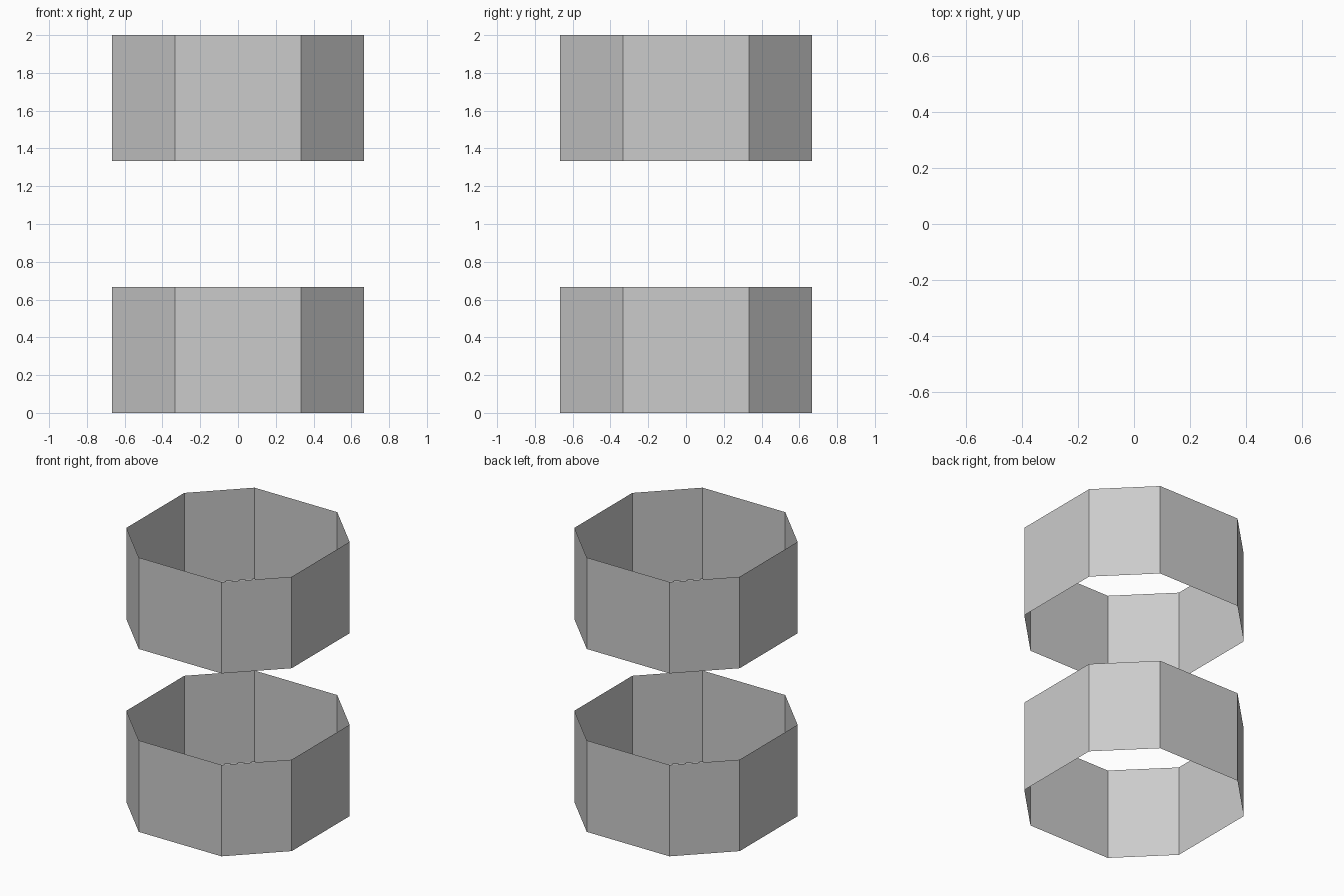
import bpy

if "Cube" in bpy.data.objects:
    bpy.data.objects.remove(bpy.data.objects["Cube"])

A, B = 2 / 3, 1 / 3   # outer reach and half-width of the straight sides
H = 2 / 3             # band height

# Octagonal outline, counter-clockwise
quarter = [(A, -B), (A, B)]
outline = []
for _ in range(4):
    outline += quarter
    quarter = [(-y, x) for x, y in quarter]


def band(name, z):
    """Open, thin-walled octagonal band with its lower rim at z."""
    n = len(outline)
    verts = [(x, y, h) for h in (z, z + H) for x, y in outline]
    faces = [(i, (i + 1) % n, (i + 1) % n + n, i + n) for i in range(n)]
    mesh = bpy.data.meshes.new(name)
    mesh.from_pydata(verts, [], faces)
    bpy.context.collection.objects.link(bpy.data.objects.new(name, mesh))


# Two identical bands separated by a gap of one band height
band("lower_band", 0)
band("upper_band", 2 * H)
